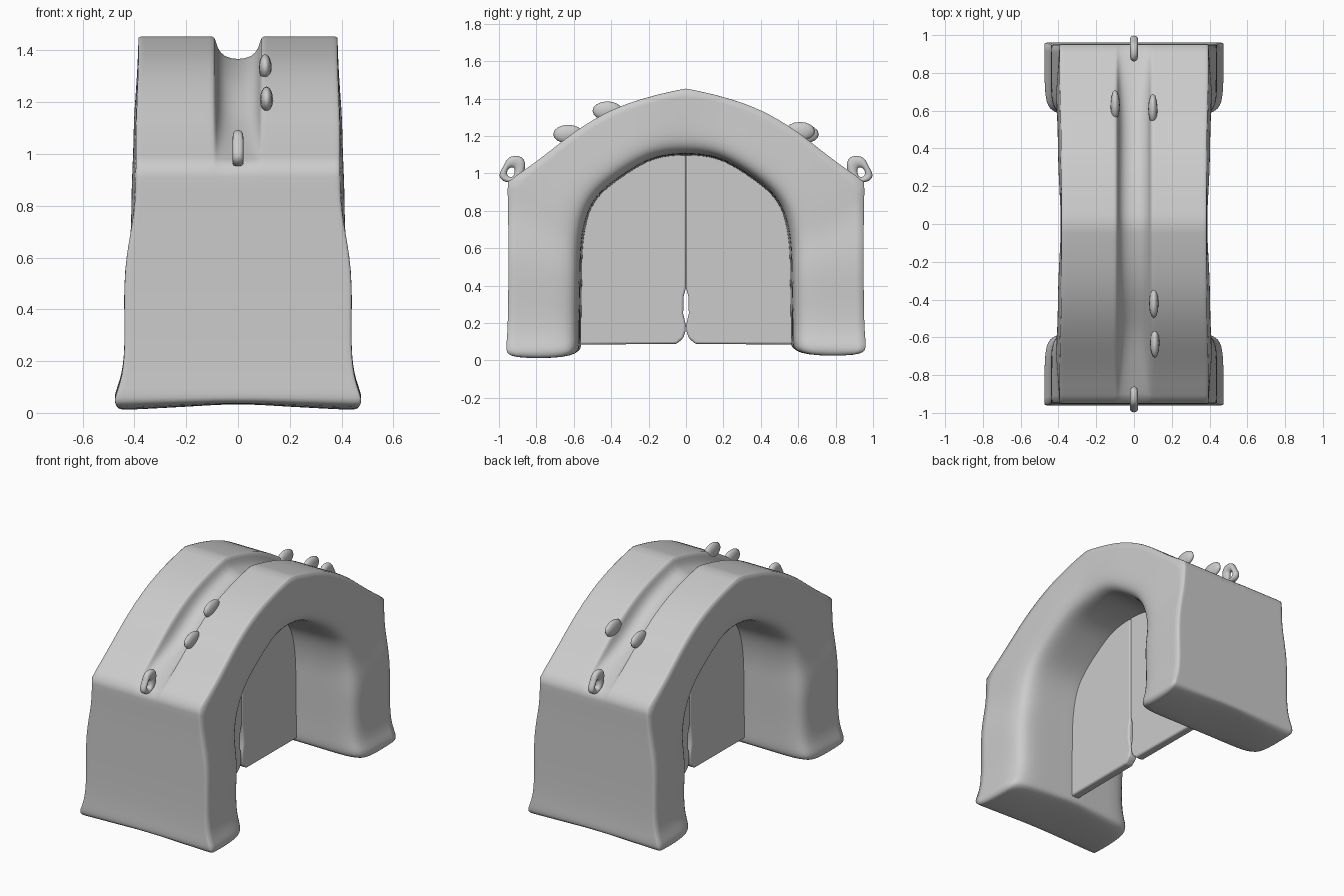
import bpy, bmesh
from mathutils import Vector

cube = bpy.data.objects.get("Cube")
if cube:
    bpy.data.objects.remove(cube, do_unlink=True)

COLOUR = (0.6, 0.6, 0.6, 1)
stone = bpy.data.materials.new("plain_grey")
stone.use_nodes = True
stone.diffuse_color = COLOUR
stone.node_tree.nodes["Principled BSDF"].inputs["Base Color"].default_value = COLOUR


def finish(name, bm, levels=0):
    """Turn a bmesh into a smooth grey object."""
    bmesh.ops.recalc_face_normals(bm, faces=bm.faces)
    mesh = bpy.data.meshes.new(name)
    bm.to_mesh(mesh)
    bm.free()
    mesh.materials.append(stone)
    mesh.shade_smooth()
    obj = bpy.data.objects.new(name, mesh)
    bpy.context.collection.objects.link(obj)
    if levels:
        mod = obj.modifiers.new("smooth", "SUBSURF")
        mod.levels = mod.render_levels = levels
    return obj


# Half of the arch from crown to foot:
# outer y, z, inner y, z, outer half width, inner half width, groove depth
HALF = [
    (0, 1.455, 0, 1.115, .385, .385, .09),
    (.2, 1.412, .17, 1.1, .385, .40, .09),
    (.4, 1.345, .31, 1.02, .385, .41, .10),
    (.6, 1.225, .45, .92, .39, .41, .11),
    (.76, 1.09, .52, .83, .395, .415, .05),
    (.955, .955, .555, .72, .395, .42, 0),
    (.95, .78, .57, .6, .395, .42, 0),
    (.95, .57, .57, .48, .445, .445, 0),
    (.95, .3, .575, .28, .435, .435, 0),
    (.955, .13, .575, .13, .445, .445, 0),
    (.965, .05, .575, .06, .485, .48, 0),
    (.94, .01, .6, .01, .465, .46, 0),
]
GROOVE_X = (.125, .09, .07)


def section(st, sign):
    """Closed cross-section: outer row with groove, then inner row."""
    oy, oz, iy, iz, wo, wi, depth = st
    outer, inner = Vector((0, sign * oy, oz)), Vector((0, sign * iy, iz))
    thick = (outer - inner).length
    t_groove = 1 - depth / thick

    def at(x, t):
        return inner.lerp(outer, t) + Vector((x, 0, 0))

    top = [(wo, 1), (wo - .04, 1.0), (GROOVE_X[0], 1), (GROOVE_X[1], 1), (GROOVE_X[2], t_groove)]
    low = [(wi, .15), (wi - .05, 0), (.24, -.02), (.12, -.03), (.05, -.04)]
    ring = [at(-x, t) for x, t in top] + [at(x, t) for x, t in reversed(top)]
    ring.append(at((wo + wi) / 2, .55))
    ring += [at(x, t) for x, t in low] + [at(-x, t) for x, t in reversed(low)]
    ring.append(at(-(wo + wi) / 2, .55))
    return ring


# Arch body with its crown groove
bm = bmesh.new()
stations = [(s, -1) for s in reversed(HALF)] + [(s, 1) for s in HALF[1:]]
rings = [[bm.verts.new(p) for p in section(s, sign)] for s, sign in stations]
count = len(rings[0])
for a, b in zip(rings, rings[1:]):
    for i in range(count):
        j = (i + 1) % count
        bm.faces.new((a[i], a[j], b[j], b[i]))
for r in (rings[0], rings[-1]):
    row = r[:10]
    under = r[11:21][::-1]
    for i in range(9):
        face = [row[i], row[i + 1], under[i + 1], under[i]]
        if i == 0:
            face.append(r[21])
        if i == 8:
            face.insert(2, r[10])
        bm.faces.new(face)
    # Feet sag at the corners
    for v in r:
        v.co.z += .025 * (1 - min(1, abs(v.co.x) / .4))
    if r is rings[-1]:
        for ring in rings[-3:]:
            for v in ring:
                v.co.z += .013 if ring is not r or v in r else 0

# Sharpen the crown line, shoulders and long outer edges
crease = bm.edges.layers.float.new("crease_edge")
middle = len(HALF) - 1
for k in (middle, middle - 5, middle + 5):
    for i in range(9):
        bm.edges.get((rings[k][i], rings[k][i + 1]))[crease] = .6
for a, b in zip(rings, rings[1:]):
    for i in (0, 9):
        bm.edges.get((a[i], b[i]))[crease] = .6
    for i in (3, 6):
        bm.edges.get((a[i], b[i]))[crease] = .4
finish("arch_body", bm, 2)


def plate(name, outline, half_x, bevel, sign):
    """Extrude a y-z outline symmetrically in x and round its rim."""
    bm = bmesh.new()
    face = bm.faces.new([bm.verts.new((-half_x, sign * y, z)) for y, z in outline])
    out = bmesh.ops.extrude_face_region(bm, geom=[face])
    verts = [v for v in out["geom"] if isinstance(v, bmesh.types.BMVert)]
    bmesh.ops.translate(bm, verts=verts, vec=(2 * half_x, 0, 0))
    obj = finish(name, bm)
    mod = obj.modifiers.new("rounded", "BEVEL")
    mod.width, mod.segments = bevel, 3
    bpy.context.view_layer.objects.active = obj
    obj.select_set(True)
    bpy.ops.object.shade_smooth_by_angle(angle=.7)
    obj.select_set(False)
    return obj


# Two hanging panels that meet in the middle, with a slit between them
PANEL = [(0, 1.2), (0, .39), (.013, .34), (.015, .25), (.001, .19), (.002, .16), (.014, .12),
         (.05, .088), (.62, .085), (.62, .8), (.5, .95), (.3, 1.1)]
# Small pierced lugs at the shoulders
LUG = [(.84, 1.1), (.955, 1.1), (.97, 1.045), (1.012, .99), (.975, .945), (.87, .95)]
HOLE = [(.915, 1.03), (.94, 1.03), (.955, 1.015), (.958, .995), (.94, .978), (.92, .985)]
for side, sign in (("front", -1), ("back", 1)):
    plate(side + "_panel", PANEL, .03, .012, sign)
    bm = bmesh.new()
    loops = [[bm.verts.new((x, sign * y, z)) for y, z in pts]
             for pts, x in ((LUG, -.025), (LUG, .025), (HOLE, .02), (HOLE, -.02))]
    for k in range(4):
        a, b = loops[k], loops[(k + 1) % 4]
        for i in range(6):
            j = (i + 1) % 6
            bm.faces.new((a[i], a[j], b[j], b[i]))
    finish(side + "_lug", bm, 2)

# Ragged lumps along the lips of the groove
for n, (x, y, z) in enumerate([(.105, -.42, 1.335), (.11, -.63, 1.21),
                               (-.1, .63, 1.21), (.1, .61, 1.225)]):
    bm = bmesh.new()
    bmesh.ops.create_uvsphere(bm, u_segments=12, v_segments=8, radius=1)
    for v in bm.verts:
        v.co = Vector((x + v.co.x * .025, y + v.co.y * .08, z + v.co.z * .05))
    finish("lip_lump_%d" % (n + 1), bm)
